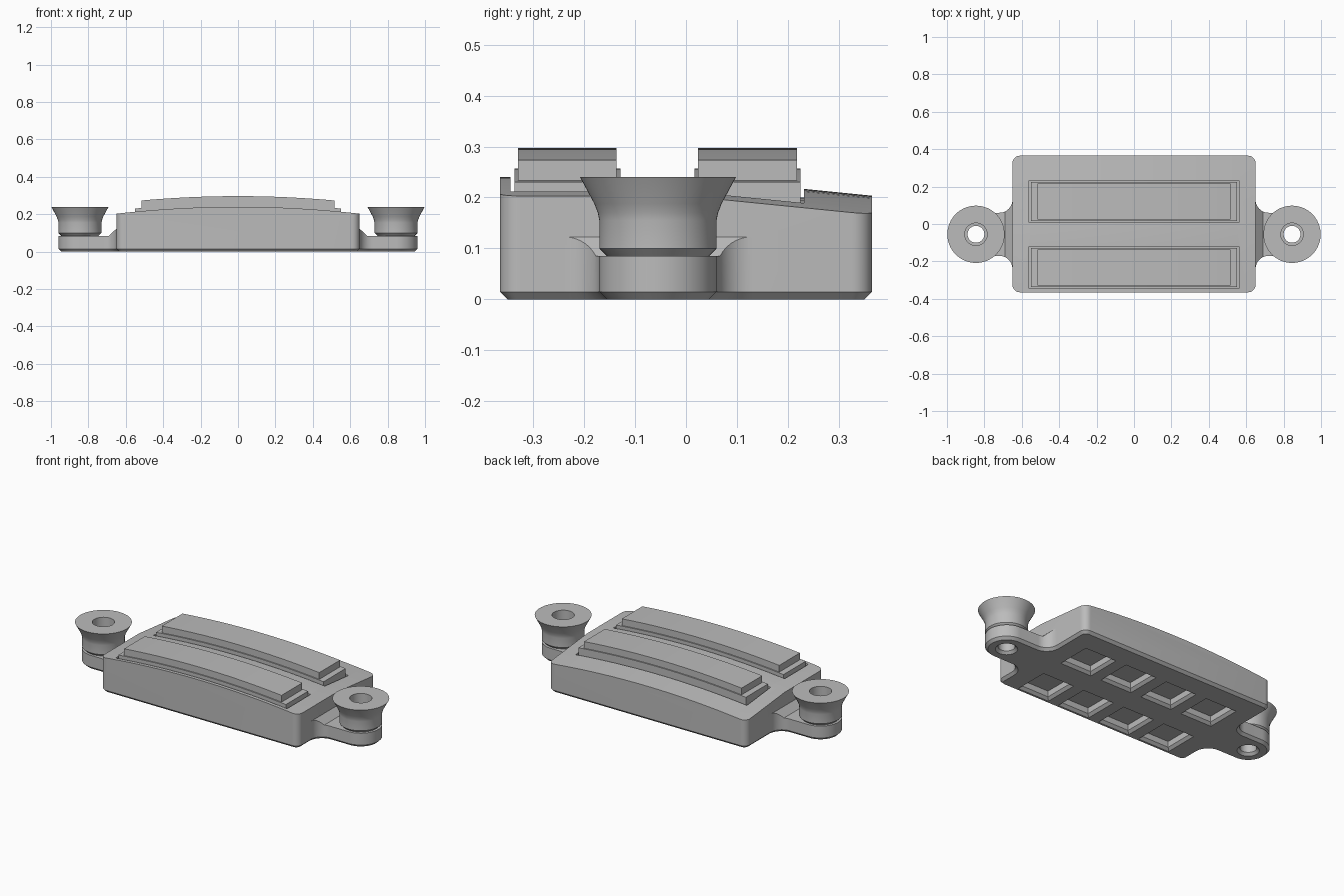
import bpy, bmesh
from math import sin, cos, radians, pi
from mathutils import Vector

if "Cube" in bpy.data.objects:
    bpy.data.objects.remove(bpy.data.objects["Cube"], do_unlink=True)

GREY = (0.5, 0.5, 0.5, 1)
grey = bpy.data.materials.new("plain_grey")
grey.use_nodes = True
grey.diffuse_color = GREY
grey.node_tree.nodes["Principled BSDF"].inputs["Base Color"].default_value = GREY

CURVE = 0.0876                    # arch drop per x squared
EAR = Vector((0.845, -0.055, 0))  # ear centre
EAR_R, FILLET = 0.115, 0.07
RAILS = (-0.233, 0.1205)          # rail centre lines in y


def make(name, bm):
    bmesh.ops.recalc_face_normals(bm, faces=bm.faces)
    mesh = bpy.data.meshes.new(name)
    bm.to_mesh(mesh)
    bm.free()
    mesh.materials.append(grey)
    obj = bpy.data.objects.new(name, mesh)
    bpy.context.collection.objects.link(obj)
    return obj


def activate(obj):
    bpy.ops.object.select_all(action='DESELECT')
    obj.select_set(True)
    bpy.context.view_layer.objects.active = obj


def smooth(obj):
    activate(obj)
    bpy.ops.object.shade_smooth_by_angle(angle=radians(30))


def cut(obj, cutter):
    cutter.hide_render = True
    mod = obj.modifiers.new("cut", 'BOOLEAN')
    mod.operation, mod.solver, mod.object = 'DIFFERENCE', 'EXACT', cutter
    activate(obj)
    bpy.ops.object.modifier_apply(modifier=mod.name)
    bpy.data.objects.remove(cutter, do_unlink=True)


def loft(bm, loops):
    """Closed skin through equal loops, with both ends capped."""
    rings = [[bm.verts.new(p) for p in loop] for loop in loops]
    n = len(rings[0])
    for a, b in zip(rings, rings[1:]):
        for i in range(n):
            j = (i + 1) % n
            bm.faces.new((a[i], a[j], b[j], b[i]))
    bm.faces.new(rings[0])
    bm.faces.new(rings[-1])


def arch(name, hx, z0, z1, stations):
    """Slab bent along x; stations are (y, z shift) pairs."""
    n = 32
    xs = [hx * (2 * i / n - 1) for i in range(n + 1)]
    profile = [(x, z0 - CURVE * x * x) for x in xs]
    profile += [(x, z1 - CURVE * x * x) for x in reversed(xs)]
    bm = bmesh.new()
    loft(bm, [[(x, y, z + dz) for x, z in profile] for y, dz in stations])
    return make(name, bm)


def lathe(name, profile, centre, closed=True):
    bm = bmesh.new()
    vs = [bm.verts.new((centre.x + r, centre.y, z)) for r, z in profile]
    es = [bm.edges.new(p) for p in zip(vs, vs[1:])]
    if closed:
        es.append(bm.edges.new((vs[-1], vs[0])))
    bmesh.ops.spin(bm, geom=vs + es, cent=centre, axis=(0, 0, 1),
                   angle=2 * pi, steps=64)
    bmesh.ops.remove_doubles(bm, verts=bm.verts, dist=1e-5)
    return make(name, bm)


def arc(cx, cy, r, a0, a1, n):
    angles = [radians(a0 + (a1 - a0) * i / n) for i in range(n + 1)]
    return [(cx + r * cos(a), cy + r * sin(a)) for a in angles]


# Body outline with two ears blended into its ends
low, high = EAR.y - EAR_R - FILLET, EAR.y + EAR_R + FILLET
neck_x = 0.65 + FILLET
side = arc(0.61, -0.325, 0.04, -90, 0, 8) + [(0.65, low), (0.65, high)]
side += arc(0.61, 0.325, 0.04, 0, 90, 8)
ear = arc(neck_x, low, FILLET, 180, 90, 10)
ear += arc(EAR.x, EAR.y, EAR_R, -90, 90, 32)
ear += arc(neck_x, high, FILLET, 270, 180, 10)
outlines = [side + [(-x, y) for x, y in reversed(side)], ear,
            [(-x, y) for x, y in reversed(ear)]]

bm = bmesh.new()
for outline in outlines:
    bm.faces.new([bm.verts.new((x, y, 0)) for x, y in outline])
bmesh.ops.remove_doubles(bm, verts=bm.verts, dist=1e-5)


def raise_faces(faces, height):
    out = bmesh.ops.extrude_face_region(bm, geom=faces, use_keep_orig=True)["geom"]
    vs = [g for g in out if isinstance(g, bmesh.types.BMVert)]
    bmesh.ops.translate(bm, verts=vs, vec=(0, 0, height))
    return [g for g in out if isinstance(g, bmesh.types.BMFace)]


tops = raise_faces(list(bm.faces), 0.123)
middle = min(tops, key=lambda f: abs(f.calc_center_median().x))
raise_faces([middle], 0.2)
bmesh.ops.delete(bm, geom=[middle], context='FACES_ONLY')
bmesh.ops.recalc_face_normals(bm, faces=bm.faces)
bmesh.ops.dissolve_limit(bm, angle_limit=0.001, verts=bm.verts, edges=bm.edges)
rim = [e for e in bm.edges if all(abs(v.co.z) < 1e-5 for v in e.verts)]
bmesh.ops.bevel(bm, geom=rim, offset=0.015, segments=1, affect='EDGES',
                clamp_overlap=False)
body = make("body", bm)

# Arched top that falls away toward the back
cut(body, arch("top_cutter", 0.8, 0.24, 0.6, [(-0.5, 0), (0, 0), (0.5, -0.05)]))

# Low ears with a sloped step against the body
for s in (1, -1):
    step = [(0.69, 0.085), (1.1, 0.085), (1.1, 0.4), (0.6505, 0.4), (0.6505, 0.1225)]
    cutter = bmesh.new()
    loft(cutter, [[(s * x, y, z) for x, z in step] for y in (-0.3, 0.2)])
    cut(body, make("step_cutter", cutter))
    centre = Vector((s * EAR.x, EAR.y, 0))
    hole = [(0, -0.01), (0.07, -0.01), (0.045, 0.015), (0.045, 0.2), (0, 0.2)]
    cut(body, lathe("hole_cutter", hole, centre, closed=False))

# Eight chamfered recesses underneath
cutter = bmesh.new()
for cy in RAILS:
    for cx in (-0.42, -0.14, 0.14, 0.42):
        loft(cutter, [[(cx + i * h, cy + j * h, z) for i, j in
                       ((-1, -1), (1, -1), (1, 1), (-1, 1))]
                      for h, z in ((0.115, -0.01), (0.09, 0.015), (0.09, 0.05))])
cut(body, make("recess_cutter", cutter))

# Rails: a pocket, a wide base and a narrower top strip
for label, cy in zip(("front", "back"), RAILS):
    def span(h):
        return [(cy - h, 0), (cy + h, 0)]
    cut(body, arch("rail_cutter", 0.5625, 0.2, 0.4, span(0.1115)))
    smooth(arch(label + "_rail_base", 0.55, 0.2, 0.257, span(0.104)))
    smooth(arch(label + "_rail_top", 0.517, 0.257, 0.297, span(0.097)))
smooth(body)

# Flared hollow knobs on the ears
for label, s in (("left", 1), ("right", -1)):
    knob = [(0.06, 0.085), (0.1, 0.085), (0.115, 0.1), (0.115, 0.155),
            (0.118, 0.17), (0.125, 0.188), (0.153, 0.24), (0.06, 0.24)]
    smooth(lathe(label + "_knob", knob, Vector((s * EAR.x, EAR.y, 0))))
